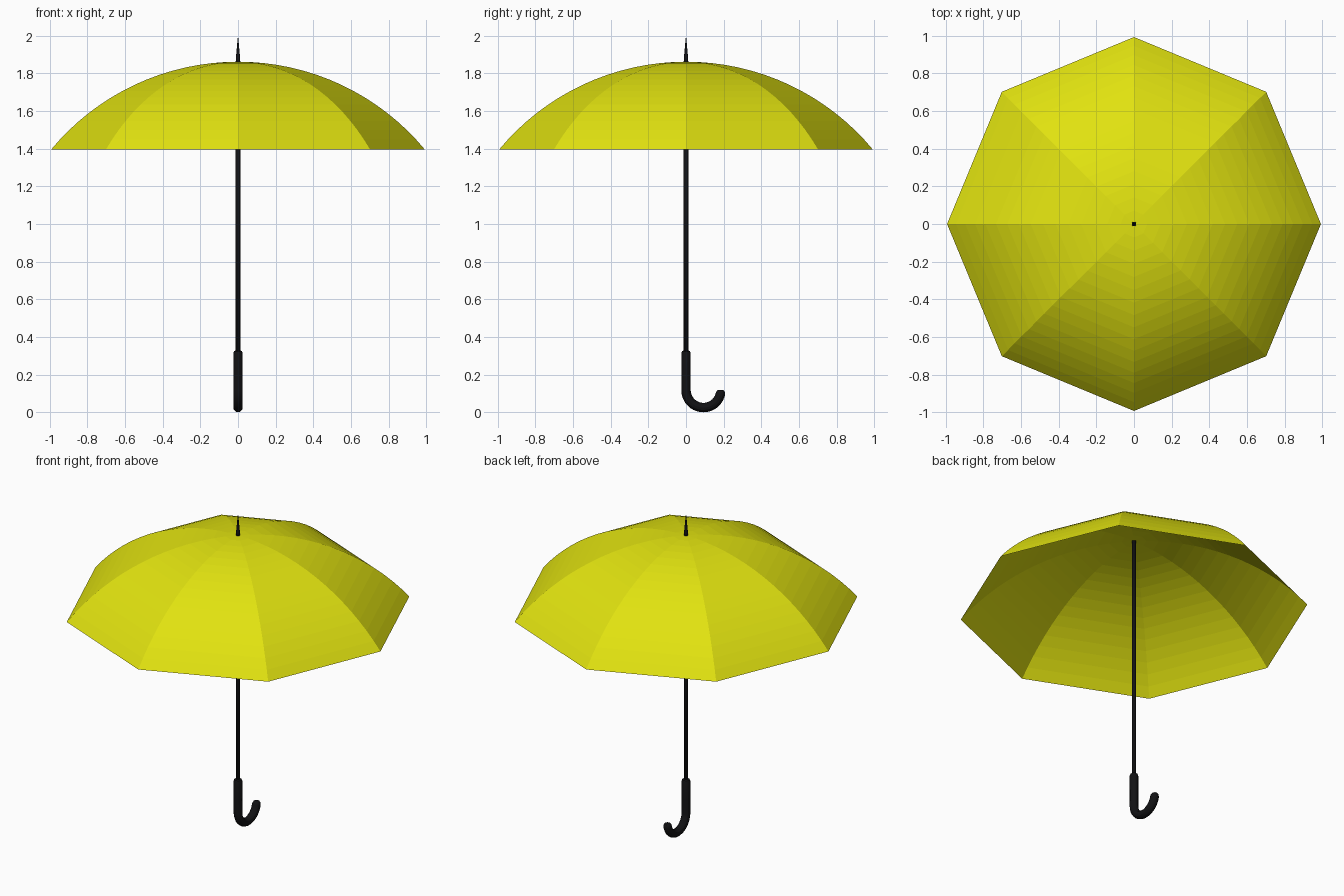
import bpy, math

if "Cube" in bpy.data.objects:
    bpy.data.objects.remove(bpy.data.objects["Cube"])

def material(name, rgb):
    m = bpy.data.materials.new(name)
    m.diffuse_color = (*rgb, 1)
    m.use_nodes = True
    m.node_tree.nodes["Principled BSDF"].inputs["Base Color"].default_value = m.diffuse_color
    return m

YELLOW = material("yellow_fabric", (0.75, 0.76, 0.005))
BLACK = material("black", (0.006, 0.006, 0.007))

def lathe(name, profile, sides, mat, smooth=False):
    """Spin (radius, z) points around z; a radius of 0 becomes a pole."""
    verts, rings, faces = [], [], []
    for r, z in profile:
        n = 1 if r == 0 else sides
        rings.append([len(verts) + i for i in range(n)])
        for i in range(n):
            a = 2 * math.pi * i / sides
            verts.append((r * math.cos(a), r * math.sin(a), z))
    for lo, hi in zip(rings, rings[1:]):
        for i in range(sides):
            j = (i + 1) % sides
            f = [lo[i % len(lo)], lo[j % len(lo)], hi[j % len(hi)], hi[i % len(hi)]]
            faces.append(list(dict.fromkeys(f)))
    me = bpy.data.meshes.new(name)
    me.from_pydata(verts, [], faces)
    me.materials.append(mat)
    ob = bpy.data.objects.new(name, me)
    bpy.context.collection.objects.link(ob)
    if smooth:
        me.shade_smooth()
    return ob

# Canopy: eight-sided spherical cap, open underneath
RIM_R, RIM_Z, TOP_Z = 0.993, 1.395, 1.862
rise = TOP_Z - RIM_Z
ball = (RIM_R ** 2 + rise ** 2) / (2 * rise)
half = math.asin(RIM_R / ball)
steps = 16
cap = []
for k in range(steps + 1):
    t = half * (1 - k / steps)
    cap.append((0 if k == steps else ball * math.sin(t),
                TOP_Z - ball + ball * math.cos(t)))
lathe("canopy", cap, 8, YELLOW)

# Shaft and pointed tip
lathe("shaft", [(0, 0.3), (0.0125, 0.3), (0.0125, 1.86), (0, 1.86)], 16, BLACK, True)
lathe("tip_spike", [(0, 1.85), (0.0125, 1.85), (0.0115, 1.88), (0.006, 1.94),
                    (0.003, 1.97), (0, 2.0)], 16, BLACK, True)

# Hooked handle: straight grip running into a J bend, with rounded ends
TUBE, BEND = 0.025, 0.0925
cz = TUBE + BEND
path = [(0, 0.328, 0.6), (0, 0.324, 0.86), (0, 0.315, 1), (0, 0.2, 1)]
for k in range(25):
    a = math.radians(180 + 168 * k / 24)
    path.append((BEND + BEND * math.cos(a), cz + BEND * math.sin(a), 1))
for deg, rad in ((354, 0.92), (359, 0.7), (361, 0.45)):
    a = math.radians(deg)
    path.append((BEND + BEND * math.cos(a), cz + BEND * math.sin(a), rad))
cu = bpy.data.curves.new("hook_handle", 'CURVE')
cu.dimensions = '3D'
cu.bevel_depth = TUBE
cu.bevel_resolution = 4
cu.use_fill_caps = True
sp = cu.splines.new('POLY')
sp.points.add(len(path) - 1)
for p, (y, z, r) in zip(sp.points, path):
    p.co = (0, y, z, 1)
    p.radius = r
cu.materials.append(BLACK)
handle = bpy.data.objects.new("hook_handle", cu)
bpy.context.collection.objects.link(handle)
bpy.ops.object.select_all(action='DESELECT')
handle.select_set(True)
bpy.context.view_layer.objects.active = handle
bpy.ops.object.convert(target='MESH')
bpy.ops.object.shade_smooth_by_angle()
